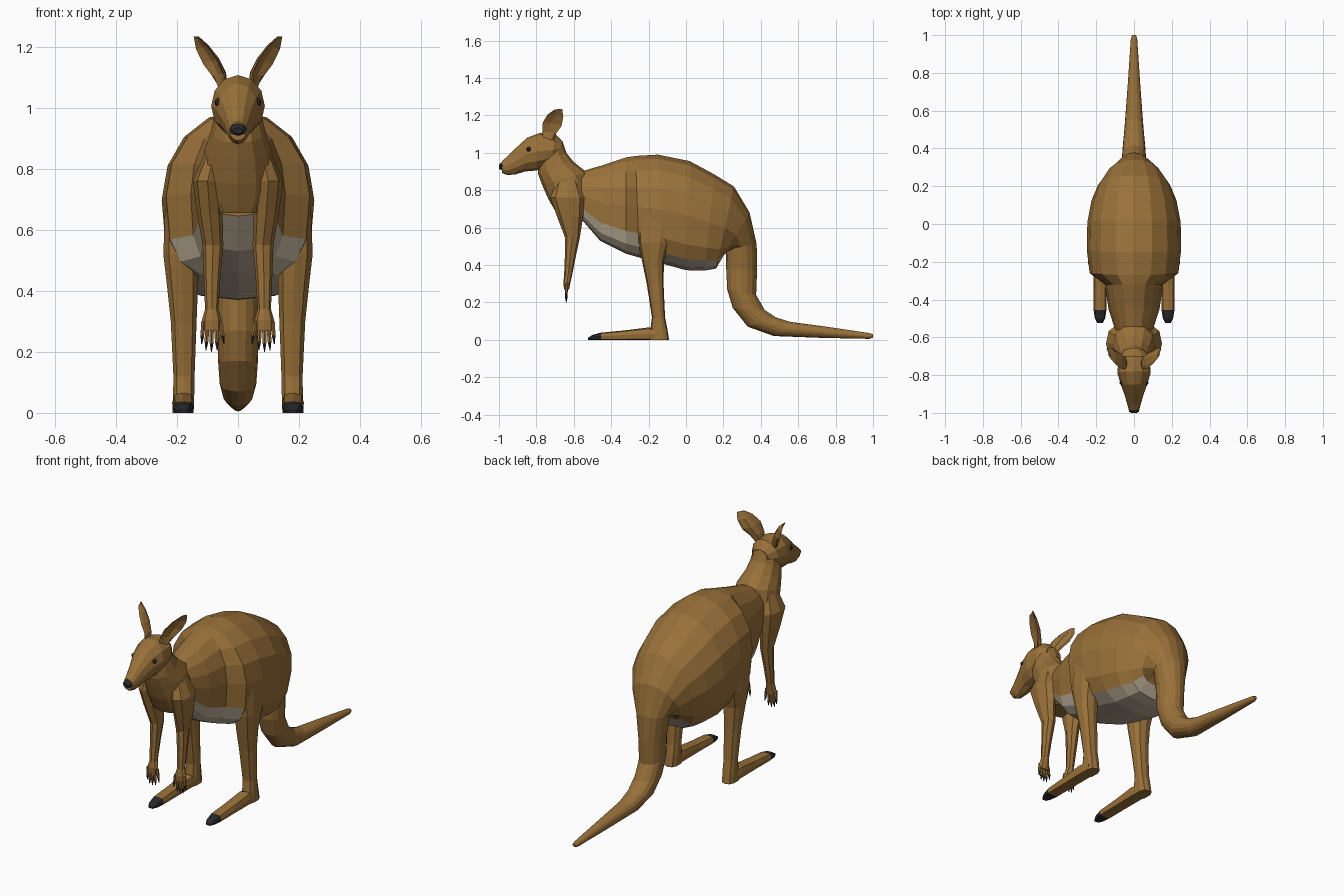
import bpy, bmesh, math
from mathutils import Vector as V


def material(name, rgb):
    m = bpy.data.materials.new(name)
    m.diffuse_color = (*rgb, 1)
    return m


BROWN = material("brown fur", (0.32, 0.165, 0.042))
CREAM = material("pale belly", (0.50, 0.42, 0.31))
DARK = material("dark claw", (0.022, 0.022, 0.026))


def skin(name, rings, mats=(BROWN,), rule=None):
    """Join rings of points into a capped flat-shaded tube."""
    bm = bmesh.new()
    rows = [[bm.verts.new(p) for p in r] for r in rings]
    n = len(rows[0])
    for i in range(len(rows) - 1):
        for k in range(n):
            j = (k + 1) % n
            f = bm.faces.new((rows[i][k], rows[i][j], rows[i + 1][j], rows[i + 1][k]))
            f.material_index = rule(i, k) if rule else 0
    bm.faces.new(rows[0][::-1])
    end = bm.faces.new(rows[-1])
    end.material_index = rule(len(rows) - 2, n // 2) if rule else 0
    bmesh.ops.recalc_face_normals(bm, faces=bm.faces)
    me = bpy.data.meshes.new(name)
    bm.to_mesh(me)
    bm.free()
    for m in mats:
        me.materials.append(m)
    ob = bpy.data.objects.new(name, me)
    bpy.context.collection.objects.link(ob)
    return ob


def oval(y1, z1, y2, z2, hw, cx=0, n=12, low=2, high=2):
    """Ring spanning two profile points, with half width hw; starts at the second point."""
    c, u = V((cx, (y1 + y2) / 2, (z1 + z2) / 2)), V((0, (y1 - y2) / 2, (z1 - z2) / 2))
    pts = []
    for k in range(n):
        t = -math.pi / 2 + k * math.tau / n
        a, b = math.cos(t), math.sin(t)
        e = 2 / (low if b < 0 else high)
        a, b = (math.copysign(abs(q) ** e, q) for q in (a, b))
        pts.append(c + u * b + V((hw * a, 0, 0)))
    return pts


# Torso flowing into the tail: upper point, lower point, half width
torso = [(-.56, .90, -.56, .645, .10), (-.44, .935, -.46, .53, .135),
         (-.32, .975, -.32, .46, .155), (-.27, .983, -.25, .44, .235),
         (-.15, .99, -.12, .405, .25), (.02, .955, 0, .372, .247),
         (.15, .885, .10, .37, .225), (.256, .82, .16, .38, .19),
         (.34, .68, .195, .44, .14), (.378, .51, .213, .485, .09),
         (.38, .37, .215, .38, .07), (.375, .24, .22, .27, .067),
         (.42, .16, .25, .17, .065), (.48, .12, .33, .07, .06),
         (.556, .096, .47, .02, .05), (.75, .07, .73, .01, .033),
         (.98, .036, .98, .005, .017), (1, .03, 1, .012, .01)]
skin("body_and_tail", [oval(*r, n=16, low=3 if r[4] > .095 else 2) for r in torso],
     (BROWN, CREAM),
     lambda i, k: int(i < 8 and min(k, 15 - k) < (3 if i < 3 else 2)))

# Chest and neck: front point, back point, half width
neck = [(-.68, .655, -.55, .655, .085), (-.70, .69, -.53, .68, .11),
        (-.735, .75, -.51, .80, .12), (-.77, .83, -.53, .895, .11),
        (-.79, .885, -.60, .95, .09), (-.79, .93, -.64, 1.0, .08),
        (-.78, .98, -.66, 1.06, .07)]
skin("chest_and_neck", [oval(*r) for r in neck])

# Head from nape to muzzle
head = [(-.66, 1.06, -.665, .98, .05), (-.70, 1.10, -.72, .93, .083),
        (-.78, 1.107, -.80, .905, .088), (-.85, 1.08, -.86, .90, .068),
        (-.91, 1.025, -.91, .885, .048), (-.955, .98, -.955, .88, .036),
        (-.985, .955, -.985, .892, .027)]
skin("head", [oval(*r) for r in head])
skin("nose", [oval(-.975, .955, -.982, .908, .029, n=8),
              oval(-.992, .945, -.995, .91, .026, n=8),
              oval(-1.0, .935, -1.0, .915, .016, n=8)], (DARK,))


def ear_ring(s, c, a, thick, cup):
    """Cupped cross-section opening forward and outward."""
    out, pts = V((.75, -.6, -.2)), []
    for k in range(10):
        t = k * math.tau / 10
        p = V(c) + V(a) * math.cos(t) + out * (thick * math.sin(t) + cup * (math.cos(t) ** 2 - .5))
        pts.append((s * p.x, p.y, p.z))
    return pts


for s, side in ((-1, "left"), (1, "right")):
    # Ear
    skin(side + "_ear", [
        ear_ring(s, (.05, -.735, 1.07), (.010, .028, 0), .014, .008),
        ear_ring(s, (.058, -.725, 1.11), (.018, .036, -.006), .010, .020),
        ear_ring(s, (.082, -.708, 1.155), (.022, .050, -.010), .007, .026),
        ear_ring(s, (.112, -.692, 1.20), (.018, .042, -.006), .006, .020),
        ear_ring(s, (.135, -.682, 1.232), (.008, .022, .002), .004, .006)])

    # Eye
    bpy.ops.mesh.primitive_uv_sphere_add(segments=8, ring_count=6, radius=.013,
                                         location=(s * .064, -.84, 1.018))
    eye = bpy.context.object
    eye.name = side + "_eye"
    eye.data.materials.append(DARK)

    # Foreleg: front y, back y, height, centre x, half width
    arm = [(-.69, -.58, .86, .075, .03), (-.725, -.54, .76, .100, .048),
           (-.69, -.55, .66, .093, .042), (-.648, -.567, .55, .082, .034),
           (-.648, -.59, .44, .085, .027), (-.652, -.61, .34, .086, .022),
           (-.656, -.618, .305, .086, .032), (-.652, -.625, .27, .086, .031)]
    skin(side + "_foreleg", [oval(a, z, b, z, w, s * x, n=8) for a, b, z, x, w in arm])

    # Fingers with dark claw tips
    for f, (x0, x1, low) in enumerate(((.058, .046, .225), (.072, .068, .205), (.086, .087, .20),
                                       (.100, .105, .205), (.113, .119, .225))):
        rings = [oval(-.64 - r, z, -.64 + r, z, r, s * (x0 + (x1 - x0) * t), n=6)
                 for t, z, r in ((0, .30, .009), (.65, low + .028, .007), (1, low, .0015))]
        skin(f"{side}_finger_{f + 1}", rings, (BROWN, DARK), lambda i, k: int(i == 1))

    # Hind leg: front y, back y, height, centre x, half width
    leg = [(-.265, -.06, .70, .185, .055), (-.255, -.09, .52, .187, .060),
           (-.235, -.118, .42, .182, .053), (-.21, -.12, .30, .178, .044),
           (-.182, -.112, .12, .177, .036), (-.19, -.10, .06, .178, .036),
           (-.20, -.09, 0, .18, .036)]
    skin(side + "_hind_leg", [oval(a, z, b, z, w, s * x, n=10, low=2.6, high=2.6)
                              for a, b, z, x, w in leg])

    # Long foot with a dark toe
    foot = [(-.12, .05, .034), (-.20, .066, .036), (-.33, .05, .034), (-.455, .038, .034),
            (-.50, .026, .027), (-.525, .010, .014)]
    skin(side + "_foot", [oval(y, z, y, 0, w, s * .18, n=8, low=6, high=3) for y, z, w in foot],
         (BROWN, DARK), lambda i, k: int(i >= 3))
